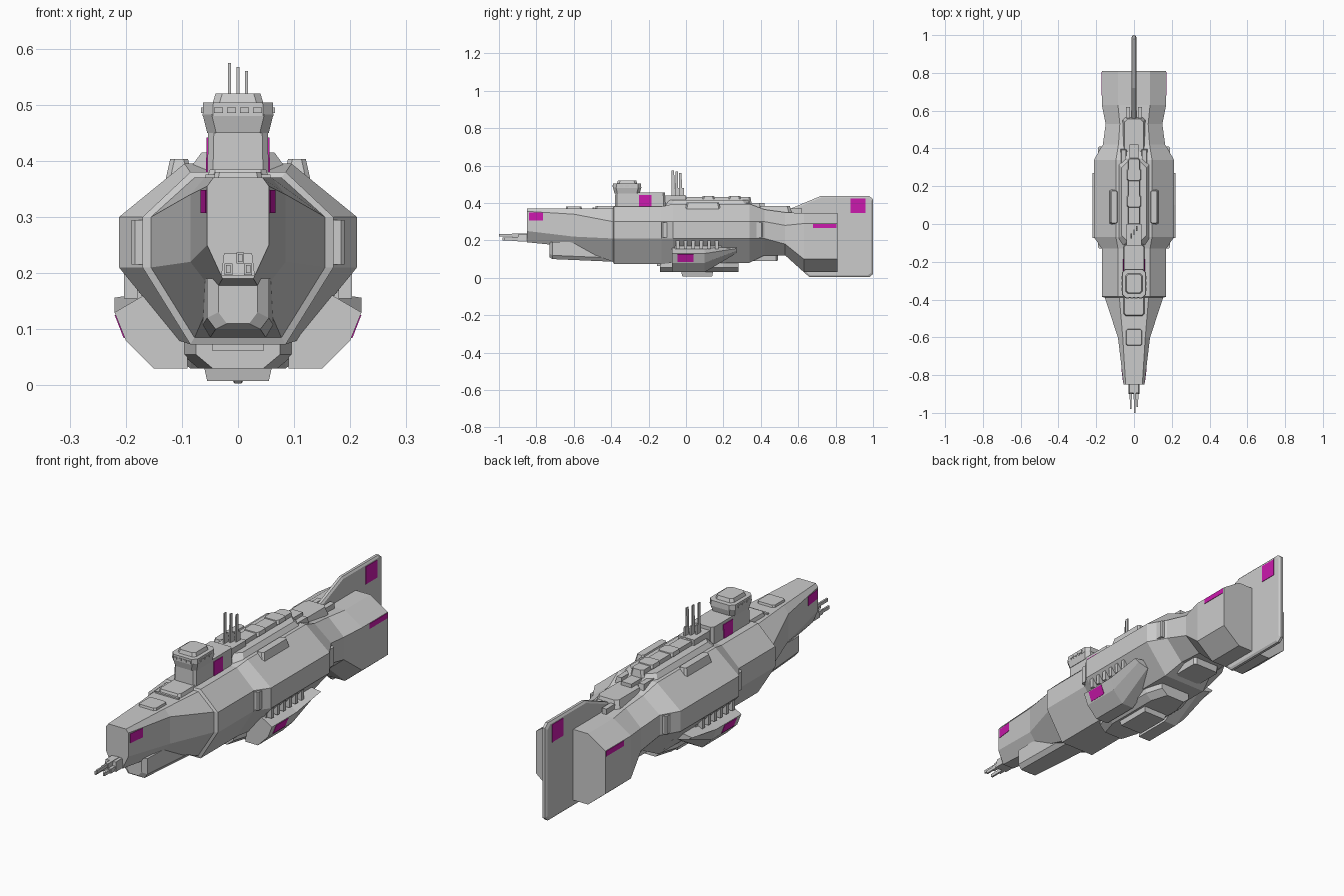
import bpy, bmesh
from mathutils import Vector

cube = bpy.data.objects.get("Cube")
if cube:
    bpy.data.objects.remove(cube)


def material(name, colour):
    mat = bpy.data.materials.new(name)
    mat.use_nodes = True
    mat.diffuse_color = colour
    mat.node_tree.nodes["Principled BSDF"].inputs["Base Color"].default_value = colour
    return mat


grey = material("hull grey", (.6, .6, .6, 1))
magenta = material("marking magenta", (.6, .01, .42, 1))


def loft(name, rings, mat=grey, mirror=False):
    """Skin a list of equal rings of points and close both ends."""
    bm = bmesh.new()
    rows = [[bm.verts.new(point) for point in ring] for ring in rings]
    for row, following in zip(rows, rows[1:]):
        for i in range(len(row)):
            bm.faces.new((row[i - 1], row[i], following[i], following[i - 1]))
    bm.faces.new(rows[0])
    bm.faces.new(rows[-1])
    if mirror:
        copy = bmesh.ops.duplicate(bm, geom=bm.verts[:] + bm.edges[:] + bm.faces[:])["geom"]
        for item in copy:
            if isinstance(item, bmesh.types.BMVert):
                item.co.x *= -1
    bmesh.ops.recalc_face_normals(bm, faces=bm.faces)
    mesh = bpy.data.meshes.new(name)
    bm.to_mesh(mesh)
    bm.free()
    mesh.materials.append(mat)
    obj = bpy.data.objects.new(name, mesh)
    bpy.context.collection.objects.link(obj)


def symmetric(y, half):
    """Cross-section at y from its left half, listed top to bottom."""
    return [(x, y, z) for x, z in half] + [(-x, y, z) for x, z in reversed(half)]


def hull_section(y, width, top, bottom, shoulder=.3, chine=.21, flat=.5):
    """Octagonal hull cross-section; flat is the share of width kept on top."""
    return symmetric(y, [(width * flat, top), (width, shoulder),
                         (width, chine), (width / 2, bottom)])


def block(name, at, width, length, height, inset=0., cut=0., mirror=False):
    """Box standing on the point at; its top shrinks by inset, its corners are cut."""
    x, y, z = at
    rings = []
    for level, shrink in ((z, 0), (z + height, inset)):
        w, l = width / 2 - shrink, length / 2 - shrink
        ring = []
        for sx, sy in ((-1, -1), (1, -1), (1, 1), (-1, 1)):
            corner = [(x + sx * (w - cut), y + sy * l, level),
                      (x + sx * w, y + sy * (l - cut), level)]
            if not cut:
                corner = corner[:1]
            ring += corner if sx != sy else corner[::-1]
        rings.append(ring)
    # Go round each corner the same way
        rings[-1] = ring
    loft(name, rings, mirror=mirror)


def marking(name, front, back, low, high):
    """Painted plate between (y, x at the bottom, x at the top) at two ends."""
    pts = [Vector(p) for p in ((front[1], front[0], low), (back[1], back[0], low),
                               (back[2], back[0], high), (front[2], front[0], high))]
    lift = (pts[1] - pts[0]).cross(pts[2] - pts[0]).normalized() * .002
    loft(name, [[p - lift for p in pts], [p + lift for p in pts]], magenta, mirror=True)


# Main hull: bow, collar, midship, waist and engine sections
collar = dict(width=.17, top=.38, bottom=.073)
midship = dict(width=.212, top=.395, bottom=.08, flat=.45)
engine = dict(width=.17, top=.345, bottom=.03, shoulder=.29, chine=.1)
loft("main_hull", [
    hull_section(-.85, width=.055, top=.37, bottom=.19, shoulder=.355, chine=.25, flat=.8),
    hull_section(-.6, width=.085, top=.37, bottom=.165, shoulder=.34, chine=.22, flat=.7),
    hull_section(-.39, width=.155, top=.37, bottom=.085),
    hull_section(-.385, **collar), hull_section(-.3, **collar), hull_section(-.13, **collar),
    hull_section(-.07, **midship), hull_section(.18, **midship), hull_section(.34, **midship),
    hull_section(.42, width=.165, top=.365, bottom=.12),
    hull_section(.53, width=.15, top=.35, bottom=.12, shoulder=.28, chine=.18),
    hull_section(.63, **engine), hull_section(.81, **engine)])

# Lower jaw under the bow
loft("bow_jaw", [symmetric(y, [(width, .19), (width, bottom + .02), (width - .015, bottom)])
                 for y, width, bottom in ((-.73, .035, .11), (-.715, .055, .1),
                                          (-.37, .065, .085))])

# Bow guns
block("gun_mount", (0, -.86, .195), width=.06, length=.08, height=.04, inset=.005)
for x, z, length in ((-.017, .2, .13), (.004, .22, .15), (.018, .2, .12)):
    block("gun_barrel", (x, -.85 - length / 2, z), width=.008, length=length, height=.014)
    block("gun_sleeve", (x, -.88, z - .003), width=.014, length=.1, height=.02)

# Deck hatches in front of the tower
block("bow_hatch", (0, -.6, .36), width=.09, length=.09, height=.02, inset=.004, cut=.008)
block("deck_slot", (0, -.495, .36), width=.116, length=.01, height=.016)
block("tower_step", (0, -.42, .36), width=.116, length=.14, height=.025, inset=.008, cut=.01)

# Command tower: body, flared neck, windowed head and roof
tower_y = -.315
block("tower_body", (0, -.245, .36), width=.11, length=.27, height=.095, inset=.002, cut=.01)
block("tower_neck", (0, tower_y, .45), width=.11, length=.135, height=.033,
      inset=-.008, cut=.016)
block("tower_head", (0, tower_y, .48), width=.126, length=.152, height=.024,
      inset=.001, cut=.018)
block("tower_roof", (0, tower_y, .5), width=.092, length=.11, height=.02,
      inset=.006, cut=.012)
for step in (-1.5, -.5, .5, 1.5):
    block("tower_window", (step * .023, tower_y - .076, .485),
          width=.016, length=.006, height=.01)
for step in (-1, 0, 1):
    block("tower_side_window", (.063, tower_y + step * .03, .485),
          width=.005, length=.02, height=.01, mirror=True)

# Raised spine along the back
block("spine_deck", (0, .12, .36), width=.21, length=.5, height=.055, inset=.04, cut=.03)
block("spine_ridge", (0, .12, .4), width=.066, length=.46, height=.032, inset=.005, cut=.01)
for y in (-.03, .12, .26):
    block("ridge_cap", (0, y, .42), width=.076, length=.07, height=.016, inset=.004, cut=.01)
block("front_spine_block", (0, -.065, .38), width=.08, length=.13, height=.06)
block("shoulder_pad", (.105, .09, .34), width=.06, length=.2, height=.063,
      inset=.014, cut=.008, mirror=True)

# Antennas, each a thick foot with a thinner mast
for side in (-1, 0, 1):
    x, y = side * .015, side * .02 - .05
    block("antenna_foot", (x, y + .01, .42), width=.008, length=.022, height=.06, inset=.001)
    block("antenna_mast", (x, y, .44), width=.007, length=.016,
          height=.127 - side * .007, inset=.001)

# Rear deck ahead of the fin
block("rear_deck", (0, .47, .33), width=.13, length=.2, height=.054, inset=.015, cut=.015)
block("rear_deck_lug", (.031, .59, .33), width=.022, length=.06, height=.04, mirror=True)
block("deck_bridge", (0, .37, .36), width=.05, length=.1, height=.04)
block("rear_shoulder", (.055, .35, .35), width=.04, length=.1, height=.05,
      inset=.008, mirror=True)

# Side pods, shrinking up toward the hull at the stern end
pod_top = .165
pod_profile = [(.09, pod_top), (.16, pod_top), (.22, .13), (.2, .08), (.15, .03), (.09, .03)]
loft("side_pod", [[(x, y, pod_top + (z - pod_top) * depth) for x, z in pod_profile]
                  for y, depth in ((-.075, 1), (.1, 1), (.27, .25))], mirror=True)

# Ribs between hull and pods
block("rib_backing", (.14, .065, .15), width=.08, length=.25, height=.07, mirror=True)
for i in range(6):
    block("pod_rib", (.175, i * .042 - .045, .155), width=.056, length=.018,
          height=.06, mirror=True)

# Belly and keel
loft("belly", [symmetric(y, [(width, .13), (width, .055), (width - .03, .03)])
               for y, width in ((-.14, .075), (-.06, .1), (.2, .1), (.28, .075))])
block("keel_block", (0, .06, .008), width=.11, length=.16, height=.09, inset=-.02)
block("belly_slot", (0, -.14, .062), width=.092, length=.03, height=.011)
block("stern_hatch", (0, .425, .09), width=.13, length=.13, height=.05, inset=-.005, cut=.01)

# Waist panels on the hull sides
for y in (-.1, .38):
    block("waist_panel", (.17, y, .215), width=.04, length=.06, height=.08,
          cut=.006, mirror=True)

# Tail fin with bevelled edges
outline = [(.5, .33), (.56, .37), (.72, .437), (.98, .437), (1, .42),
           (1, .02), (.98, .003), (.66, .003), (.5, .15)]
fin_centre = Vector((0, .76, .22))
loft("tail_fin", [[fin_centre + (Vector((0, y, z)) - fin_centre) * scale + Vector((x, 0, 0))
                   for y, z in outline]
                  for x, scale in ((-.012, .96), (-.006, 1), (.006, 1), (.012, .96))])

# Painted markings
marking("bow_marking", (-.84, .056, .056), (-.765, .065, .065), low=.307, high=.348)
marking("tower_marking", (-.25, .055, .054), (-.185, .055, .054), low=.38, high=.442)
marking("engine_marking", (.68, .17, .17), (.805, .17, .17), low=.265, high=.288)
marking("fin_marking", (.88, .012, .012), (.96, .012, .012), low=.345, high=.423)
marking("pod_marking", (-.045, .202, .218), (.04, .202, .218), low=.085, high=.126)
